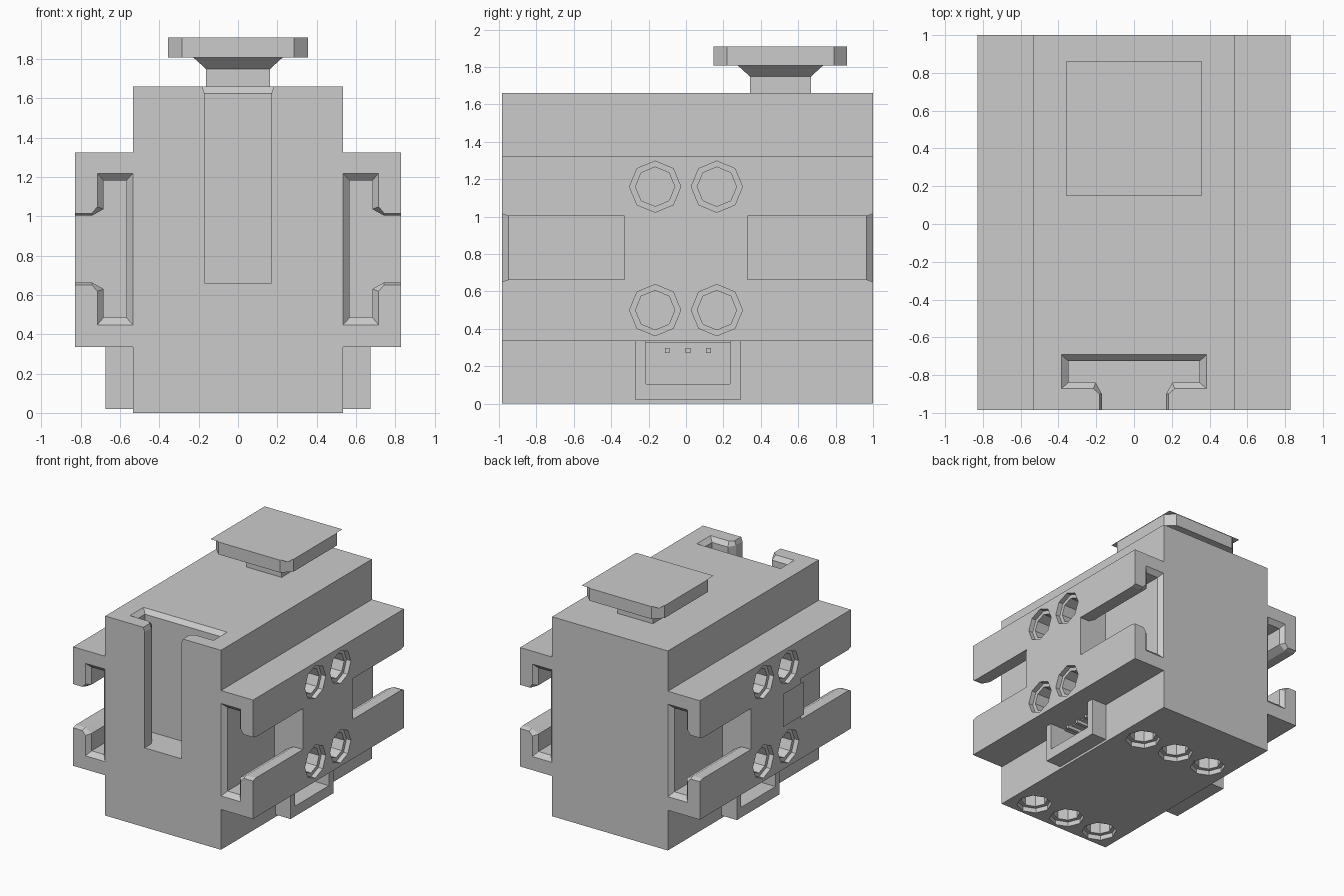
import bpy, bmesh, math
from mathutils import Vector

if "Cube" in bpy.data.objects:
    bpy.data.objects.remove(bpy.data.objects["Cube"])

FRONT, BACK, TOP, HALF, RAIL = -0.985, 1.0, 1.66, 0.533, 0.828
MID_Z = 0.833


def loft(bm, rings):
    """Skin a list of closed rings and cap both ends."""
    vs = [[bm.verts.new(p) for p in r] for r in rings]
    n = len(vs[0])
    for a, b in zip(vs, vs[1:]):
        for i in range(n):
            bm.faces.new((a[i], a[(i + 1) % n], b[(i + 1) % n], b[i]))
    bm.faces.new(vs[0])
    bm.faces.new(vs[-1])


def box(bm, x0, x1, y0, y1, z0, z1):
    loft(bm, [[(x0, y0, z), (x1, y0, z), (x1, y1, z), (x0, y1, z)] for z in (z0, z1)])


def finish(bm, name):
    bmesh.ops.recalc_face_normals(bm, faces=bm.faces)
    me = bpy.data.meshes.new(name)
    bm.to_mesh(me)
    bm.free()
    ob = bpy.data.objects.new(name, me)
    bpy.context.collection.objects.link(ob)
    return ob


def panel(name, corner, u, v):
    """Flat rectangle from a corner and two edge vectors."""
    bm = bmesh.new()
    c, u, v = Vector(corner), Vector(u), Vector(v)
    f = bm.faces.new([bm.verts.new(p) for p in (c, c + u, c + u + v, c + v)])
    ob_normal = u.cross(v)
    f.normal_update()
    if f.normal.dot(ob_normal) < 0:
        f.normal_flip()
    me = bpy.data.meshes.new(name)
    bm.to_mesh(me)
    bm.free()
    bpy.context.collection.objects.link(bpy.data.objects.new(name, me))


# body with side rails: one stepped profile run front to back
half = [(HALF, 0), (HALF, 0.335), (RAIL, 0.335), (RAIL, 1.325), (HALF, 1.325), (HALF, TOP)]
outline = half + [(-x, z) for x, z in reversed(half)]
bm = bmesh.new()
loft(bm, [[(x, y, z) for x, z in outline] for y in (FRONT, BACK)])
body = finish(bm, "body")


def t_profile(d0, d1, wide, lip, d2, neck):
    """T-slot section as (depth below the face, offset across)."""
    h = [(d0, wide), (d1, wide), (d1, lip), (d2, neck), (-0.05, neck)]
    return h + [(d, -w) for d, w in reversed(h)]


MOUTH = t_profile(0.293, 0.113, 0.385, 0.215, 0.085, 0.182)
INNER = t_profile(0.26, 0.145, 0.348, 0.203, 0.085, 0.17)


def slot(bm, length, place):
    """Flared T-slot; place maps (depth, across, along) to space."""
    loft(bm, [[place(d, w, s) for d, w in prof] for prof, s in
              ((MOUTH, -0.02), (MOUTH, 0), (INNER, 0.035), (INNER, length))])


def hole(bm, place, depth=0.25):
    """Eight-sided counterbored hole; place maps (u, v, depth) to space."""
    loft(bm, [[place(r * math.cos(i * math.pi / 4), r * math.sin(i * math.pi / 4), d)
               for i in range(8)]
              for r, d in ((0.137, -0.02), (0.137, 0.04), (0.105, 0.04), (0.105, depth))])


# cutters: slots, holes and socket recesses
bm = bmesh.new()
slot(bm, 1.0, lambda d, w, s: (w, FRONT + d, TOP - s))
for sx in (-1, 1):
    slot(bm, FRONT * -1 - 0.33, lambda d, w, s: (sx * (RAIL - d), FRONT + s, MID_Z + w))
    slot(bm, BACK - 0.33, lambda d, w, s: (sx * (RAIL - d), BACK - s, MID_Z + w))
    for cy in (-0.165, 0.165):
        for cz in (0.5, 1.16):
            hole(bm, lambda u, v, d: (sx * (RAIL - d), cy + u, cz + v))
    box(bm, *sorted((sx * 0.42, sx * 0.56)), -0.215, 0.235, 0.105, 0.325)
for cx in (-0.333, 0, 0.333):
    for cy in (-0.825, 0.505):
        hole(bm, lambda u, v, d: (cx + u, cy + v, d))
cutter = finish(bm, "recess_cutter")
cutter.hide_render = True
cutter.hide_set(True)
mod = body.modifiers.new("recesses", 'BOOLEAN')
mod.operation, mod.solver, mod.object = 'DIFFERENCE', 'EXACT', cutter

# side sockets: U-shaped housing and three pins
for sx, side in ((-1, "left"), (1, "right")):
    bm = bmesh.new()
    u_shape = [(-0.27, 0.335), (-0.27, 0.02), (0.292, 0.02), (0.292, 0.335),
               (0.235, 0.335), (0.235, 0.105), (-0.215, 0.105), (-0.215, 0.335)]
    loft(bm, [[(sx * x, y, z) for y, z in u_shape] for x in (HALF, 0.673)])
    finish(bm, side + "_socket_housing")
    bm = bmesh.new()
    for y in (-0.1, 0.01, 0.12):
        box(bm, *sorted((sx * 0.42, sx * 0.6)), y - 0.013, y + 0.013, 0.27, 0.297)
    finish(bm, side + "_socket_pins")

# top stud: neck, flare and plate with cut corners
CY = 0.505


def cut_square(r, c, z):
    return [(x, CY + y, z) for x, y in ((r, c), (c, r), (-c, r), (-r, c),
                                        (-r, -c), (-c, -r), (c, -r), (r, -c))]


bm = bmesh.new()
box(bm, -0.162, 0.162, CY - 0.162, CY + 0.162, TOP - 0.01, 1.75)
loft(bm, [[(sx * r, CY + sy * r, z) for sx, sy in ((1, 1), (-1, 1), (-1, -1), (1, -1))]
          for r, z in ((0.162, 1.748), (0.228, 1.808))])
finish(bm, "stud_neck")
bm = bmesh.new()
loft(bm, [cut_square(0.357, 0.285, z) for z in (1.807, 1.91)])
finish(bm, "stud_plate")
panel("stud_cover", (-0.357, CY - 0.357, 1.914), (0.714, 0, 0), (0, 0.714, 0))

# flat inlays on the top, front and sides
for name, x0, x1, y0, y1, lift in (("display_frame", -0.34, 0.34, -0.575, -0.19, 0.002),
                                   ("display_window", -0.245, -0.03, -0.495, -0.28, 0.004),
                                   ("display_digit_a", -0.005, 0.1, -0.51, -0.295, 0.004),
                                   ("display_digit_b", 0.115, 0.22, -0.51, -0.295, 0.004)):
    panel(name, (x0, y0, TOP + lift), (x1 - x0, 0, 0), (0, y1 - y0, 0))
panel("front_inlay", (-0.14, FRONT - 0.003, 0.38), (0.28, 0, 0), (0, 0, 0.275))
for y in (-0.33, 0.03):
    panel("right_inlay", (RAIL + 0.003, y, 0.71), (0, 0.275, 0), (0, 0, 0.275))
    x = -0.855 if y < 0 else -RAIL - 0.003
    panel("left_inlay", (x, y + 0.275, 0.71), (0, -0.275, 0), (0, 0, 0.275))
